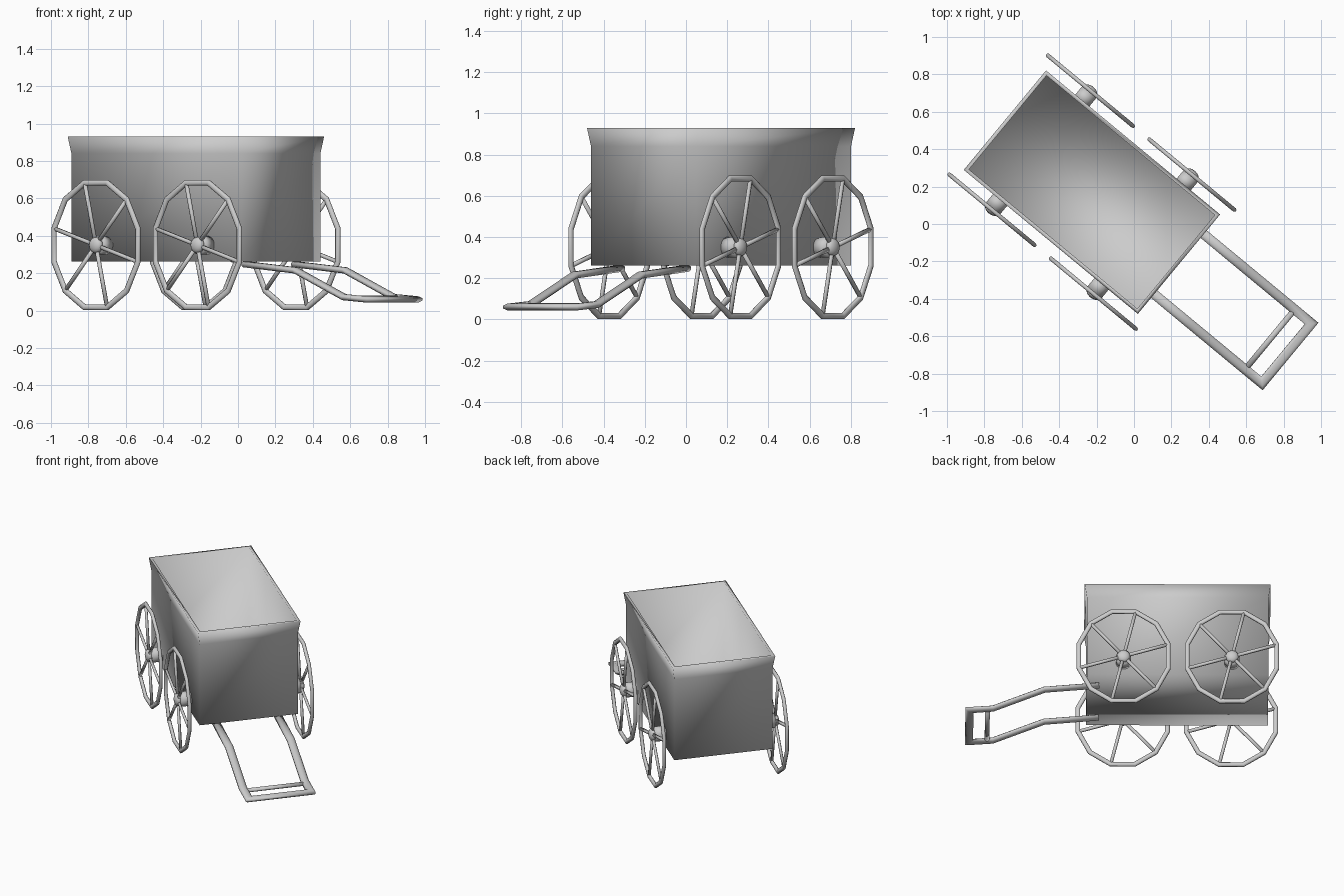
import bpy, bmesh, math
from mathutils import Vector, Matrix

if "Cube" in bpy.data.objects:
    bpy.data.objects.remove(bpy.data.objects["Cube"])

GREY = (0.6, 0.6, 0.6, 1)
mat = bpy.data.materials.new("plain grey")
mat.use_nodes = True
mat.diffuse_color = GREY
mat.node_tree.nodes["Principled BSDF"].inputs["Base Color"].default_value = GREY

# The cart is laid out along local x (shafts at +x), then turned into place
FRAME = Matrix.Translation((-0.225, 0.17, 0)) @ Matrix.Rotation(math.radians(-39.6), 4, 'Z')


def finish(name, bm):
    bmesh.ops.recalc_face_normals(bm, faces=bm.faces)
    for f in bm.faces:
        f.smooth = True
    me = bpy.data.meshes.new(name)
    bm.to_mesh(me)
    bm.free()
    me.materials.append(mat)
    ob = bpy.data.objects.new(name, me)
    ob.matrix_world = FRAME
    bpy.context.collection.objects.link(ob)


def skin(bm, rings, closed=False):
    """Join vertex rings with quads, capping the ends of an open run."""
    rings = [[bm.verts.new(p) for p in r] for r in rings]
    n = len(rings[0])
    pairs = list(zip(rings, rings[1:]))
    if closed:
        pairs.append((rings[-1], rings[0]))
    else:
        bm.faces.new(rings[0])
        bm.faces.new(rings[-1])
    for a, b in pairs:
        for i in range(n):
            j = (i + 1) % n
            bm.faces.new((a[i], a[j], b[j], b[i]))


def sweep(bm, path, hint, half_side, half_up, sides=8, closed=False):
    """Run an oval section along a path with mitred corners."""
    path, hint, rings = [Vector(p) for p in path], Vector(hint), []
    n = len(path)
    for i, p in enumerate(path):
        before = path[i - 1] if closed or i else None
        after = path[(i + 1) % n] if closed or i < n - 1 else None
        t1 = (p - before).normalized() if before else (after - p).normalized()
        t2 = (after - p).normalized() if after else t1
        t = (t1 + t2).normalized()
        side = hint.cross(t).normalized()
        up = t.cross(side)
        mitre = half_side / t.dot(t1)
        rings.append([p + side * mitre * math.cos(a) + up * half_up * math.sin(a)
                      for a in (math.tau * (k + 0.5) / sides for k in range(sides))])
    skin(bm, rings, closed)


# Open box body with a flared rim and thin walls
bm = bmesh.new()
profile = [(0.59, 0.331, 0.262), (0.59, 0.331, 0.84), (0.604, 0.345, 0.93),
           (0.584, 0.325, 0.93), (0.584, 0.325, 0.275)]
skin(bm, [[(-l, -w, z), (l, -w, z), (l, w, z), (-l, w, z)] for l, w, z in profile])
finish("wagon_body", bm)

# Slightly tall oval wheels: rim, six spokes, hub and cap
WHEEL_Z, RX, RZ = 0.35, 0.301, 0.345


def wheel(name, x, side):
    y = side * 0.413

    def on_rim(deg, k=1.0):
        a = math.radians(deg)
        return (x + RX * k * math.cos(a), y, WHEEL_Z + RZ * k * math.sin(a))

    bm = bmesh.new()
    sweep(bm, [on_rim(15 + 30 * i) for i in range(12)], (0, 1, 0), 0.016, 0.012, closed=True)
    finish(name + "_rim", bm)

    bm = bmesh.new()
    for i in range(6):
        sweep(bm, [on_rim(45 + 60 * i, 0.06), on_rim(45 + 60 * i, 0.98)],
              (0, 1, 0), 0.012, 0.01, sides=6)
    finish(name + "_spokes", bm)

    bm = bmesh.new()
    sweep(bm, [(x, side * 0.328, WHEEL_Z), (x, side * 0.405, WHEEL_Z)],
          (0, 0, 1), 0.05, 0.05, sides=16)
    finish(name + "_hub", bm)

    bm = bmesh.new()
    bmesh.ops.create_uvsphere(bm, u_segments=16, v_segments=8, radius=0.043,
                              matrix=Matrix.Translation((x, y, WHEEL_Z))
                              @ Matrix.Diagonal((1, 0.6, 1, 1)))
    finish(name + "_hub_cap", bm)


for end, x in (("front", 0.352), ("rear", -0.352)):
    for label, side in (("left", 1), ("right", -1)):
        wheel(f"{end}_{label}_wheel", x, side)

# Pulling shafts joined by an end bar, plus the inner crossbar
bm = bmesh.new()
half = [(0.51, 0.208, 0.248), (0.865, 0.208, 0.215), (1.2, 0.208, 0.072), (1.352, 0.208, 0.06)]
sweep(bm, half + [(x, -y, z) for x, y, z in reversed(half)], (0, 0, 1), 0.028, 0.018)
finish("shafts", bm)

bm = bmesh.new()
sweep(bm, [(1.235, 0.2, 0.068), (1.235, -0.2, 0.068)], (0, 0, 1), 0.017, 0.013)
finish("shaft_crossbar", bm)
